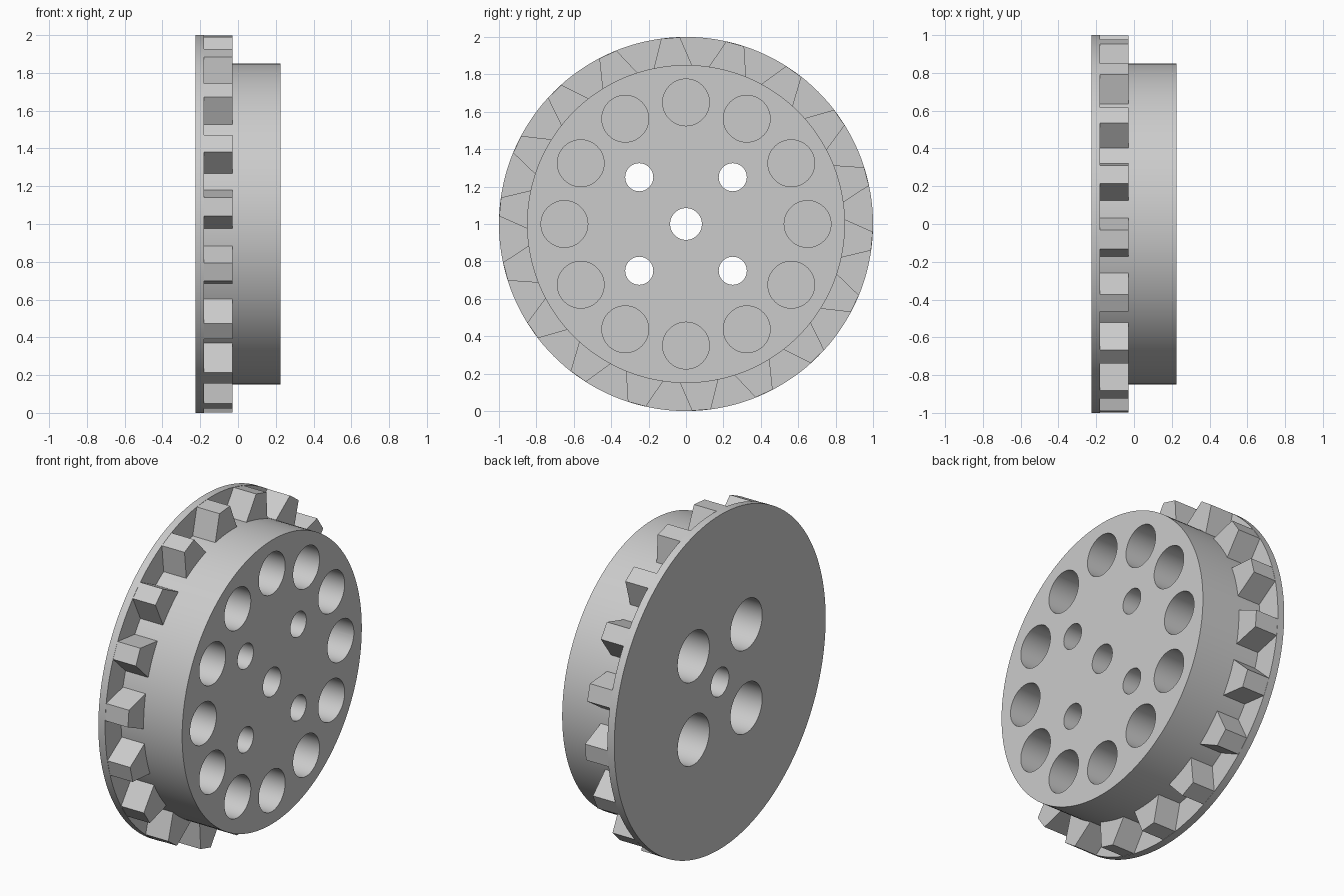
import bpy, bmesh
from math import sin, cos, pi, radians

cube = bpy.data.objects.get("Cube")
if cube:
    bpy.data.objects.remove(cube, do_unlink=True)

grey = bpy.data.materials.new("light grey")
grey.use_nodes = True
colour = (0.6, 0.6, 0.6, 1)
grey.diffuse_color = colour
grey.node_tree.nodes["Principled BSDF"].inputs["Base Color"].default_value = colour

# Positions along the axle (x) and main radii
BACK, PLATE, TOOTH, FRONT = -0.225, -0.18, -0.03, 0.225
RIM, HUB = 1.0, 0.85
TEETH = 18


def lathe(bm, profile, y=0.0, z=0.0, sides=48):
    """Add a closed solid turned about an x-parallel axis from (x, radius) pairs."""
    rings = []
    for x, r in profile:
        rings.append([bm.verts.new((x, y + r * cos(2 * pi * i / sides),
                                    z + r * sin(2 * pi * i / sides)))
                      for i in range(sides)])
    for a, b in zip(rings, rings[1:]):
        for i in range(sides):
            j = (i + 1) % sides
            bm.faces.new((a[i], a[j], b[j], b[i]))
    bm.faces.new(rings[0])
    bm.faces.new(rings[-1])


def finish(bm, name):
    bmesh.ops.recalc_face_normals(bm, faces=bm.faces)
    mesh = bpy.data.meshes.new(name)
    bm.to_mesh(mesh)
    bm.free()
    mesh.materials.append(grey)
    obj = bpy.data.objects.new(name, mesh)
    bpy.context.collection.objects.link(obj)
    return obj


# Stepped wheel body: back plate and hub
bm = bmesh.new()
lathe(bm, [(BACK, RIM), (PLATE, RIM), (PLATE, HUB), (FRONT, HUB)], z=1, sides=144)
body = finish(bm, "wheel_body")

# Hole cutters
bm = bmesh.new()
lathe(bm, [(BACK - 0.1, 0.085), (FRONT + 0.1, 0.085)], z=1)
for y in (-0.25, 0.25):
    for z in (-0.25, 0.25):
        # bolt hole with a wide counterbore from the back
        lathe(bm, [(BACK - 0.1, 0.15), (0.08, 0.15), (0.08, 0.075),
                   (FRONT + 0.1, 0.075)], y, 1 + z)
for i in range(12):
    a = 2 * pi * i / 12
    lathe(bm, [(-0.175, 0.125), (FRONT + 0.1, 0.125)], 0.65 * cos(a), 1 + 0.65 * sin(a))
cutter = finish(bm, "hole_cutter")
cutter.hide_render = True

cut = body.modifiers.new("holes", "BOOLEAN")
cut.operation = "DIFFERENCE"
cut.solver = "EXACT"
cut.object = cutter
bpy.ops.object.select_all(action="DESELECT")
bpy.context.view_layer.objects.active = body
body.select_set(True)
bpy.ops.object.modifier_apply(modifier=cut.name)
bpy.data.objects.remove(cutter, do_unlink=True)
bpy.ops.object.shade_smooth_by_angle(angle=radians(30))

# Tapered teeth standing on the hub against the plate
bm = bmesh.new()
for i in range(TEETH):
    a = radians(5.25) + 2 * pi * i / TEETH
    ends = []
    for x in (PLATE - 0.01, TOOTH):
        ring = []
        for r, w in ((0.83, 0.107), (0.998, 0.05), (0.998, -0.05), (0.83, -0.107)):
            y = -(r * cos(a) - w * sin(a))
            z = 1 + r * sin(a) + w * cos(a)
            ring.append(bm.verts.new((x, y, z)))
        ends.append(ring)
    for ring in ends:
        bm.faces.new(ring)
    for k in range(4):
        n = (k + 1) % 4
        bm.faces.new((ends[0][k], ends[0][n], ends[1][n], ends[1][k]))
finish(bm, "gear_teeth")
